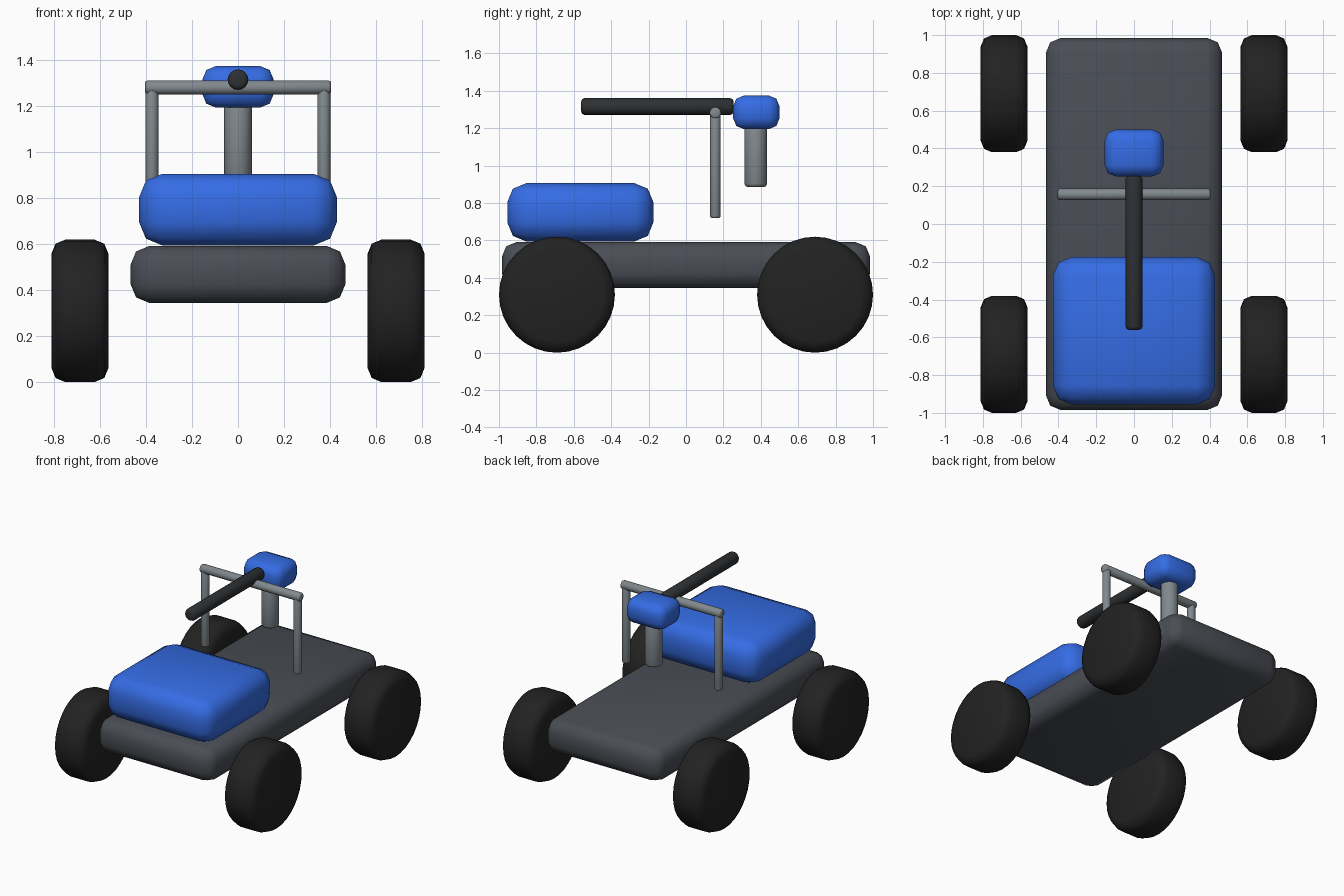
import bpy
from math import pi, radians

if "Cube" in bpy.data.objects:
    bpy.data.objects.remove(bpy.data.objects["Cube"])


def material(name, rgb):
    m = bpy.data.materials.new(name)
    m.diffuse_color = (*rgb, 1)
    m.use_nodes = True
    m.node_tree.nodes["Principled BSDF"].inputs["Base Color"].default_value = m.diffuse_color
    return m


BLUE = material("blue_paint", (0.035, 0.15, 0.78))
FRAME = material("frame_grey", (0.068, 0.075, 0.09))
METAL = material("metal", (0.22, 0.25, 0.27))
RUBBER = material("rubber", (0.016, 0.016, 0.016))
BARREL = material("dark_metal", (0.027, 0.03, 0.033))


def finish(name, mat, bevel):
    """Round the edges of the active object and shade it smooth."""
    o = bpy.context.object
    o.name = name
    o.data.materials.append(mat)
    bpy.ops.object.transform_apply(location=False, rotation=True, scale=True)
    b = o.modifiers.new("Bevel", 'BEVEL')
    b.width = bevel
    b.segments = 2
    b.limit_method = 'ANGLE'
    b.angle_limit = radians(40)
    bpy.ops.object.modifier_apply(modifier=b.name)
    bpy.ops.object.shade_smooth_by_angle(angle=radians(50))
    return o


def box(name, x, y, z, mat, bevel):
    """Box from (min, max) pairs."""
    bpy.ops.mesh.primitive_cube_add(
        size=1, location=[(a + b) / 2 for a, b in (x, y, z)])
    bpy.context.object.scale = [b - a for a, b in (x, y, z)]
    return finish(name, mat, bevel)


def rod(name, loc, radius, length, axis, mat, bevel, sides=16):
    rot = {'x': (0, pi / 2, 0), 'y': (pi / 2, 0, 0), 'z': (0, 0, 0)}[axis]
    bpy.ops.mesh.primitive_cylinder_add(
        vertices=sides, radius=radius, depth=length, location=loc, rotation=rot)
    return finish(name, mat, bevel)


# Chassis slab and front hood
box("chassis", (-0.467, 0.467), (-0.985, 0.985), (0.345, 0.592), FRAME, 0.08)
box("hood", (-0.43, 0.43), (-0.955, -0.175), (0.595, 0.906), BLUE, 0.1)

# Four wheels
for sx, side in ((-1, "left"), (1, "right")):
    for sy, end in ((-1, "front"), (1, "rear")):
        rod(f"{end}_{side}_wheel", (sx * 0.688, sy * 0.69, 0.31),
            0.31, 0.247, 'x', RUBBER, 0.06, 32)

# Roll bar: two uprights and a crossbar
for sx, side in ((-1, "left"), (1, "right")):
    rod(f"{side}_upright", (sx * 0.374, 0.157, 1.005), 0.028, 0.57, 'z', METAL, 0.01)
rod("crossbar", (0, 0.157, 1.282), 0.031, 0.81, 'x', METAL, 0.012)

# Turret: post, head and long barrel
rod("turret_post", (0, 0.373, 1.06), 0.06, 0.35, 'z', METAL, 0.018)
box("turret_head", (-0.155, 0.155), (0.252, 0.5), (1.195, 1.375), BLUE, 0.058)
rod("barrel", (0, -0.153, 1.316), 0.045, 0.815, 'y', BARREL, 0.018)
